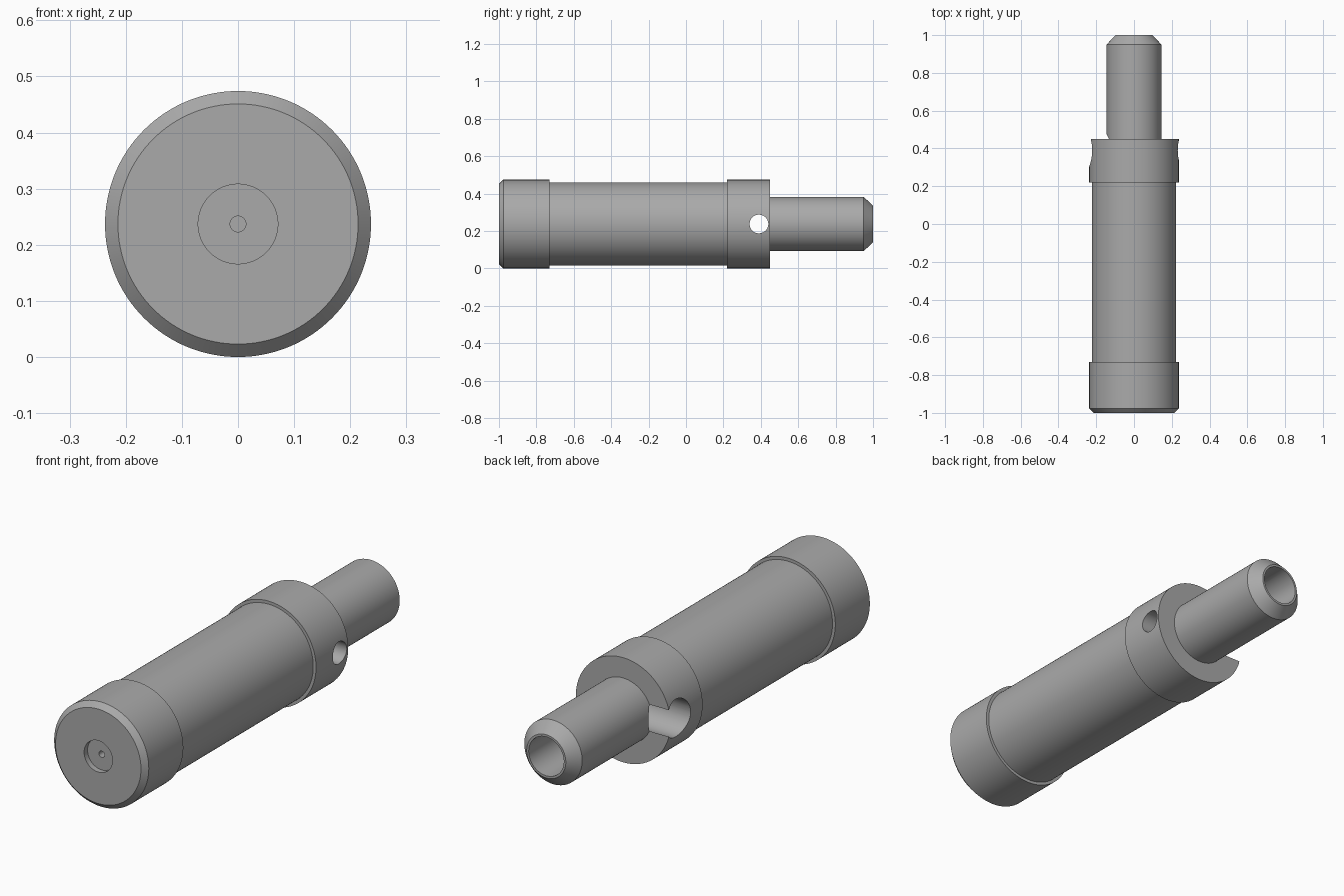
import bpy, bmesh, math
from mathutils import Matrix, Vector

cube = bpy.data.objects.get("Cube")
if cube:
    bpy.data.objects.remove(cube, do_unlink=True)

AXIS_Z = 0.237
STEPS = 128

steel = bpy.data.materials.new("grey_steel")
steel.use_nodes = True
colour = (0.40, 0.40, 0.40, 1.0)
steel.diffuse_color = colour
steel.node_tree.nodes["Principled BSDF"].inputs["Base Color"].default_value = colour


def link(name, bm):
    mesh = bpy.data.meshes.new(name)
    bmesh.ops.recalc_face_normals(bm, faces=bm.faces)
    bm.to_mesh(mesh)
    bm.free()
    mesh.materials.append(steel)
    obj = bpy.data.objects.new(name, mesh)
    bpy.context.collection.objects.link(obj)
    return obj


def lathe(name, profile):
    """Turn (radius, y) points around the long axis."""
    bm = bmesh.new()
    verts = [bm.verts.new((r, y, AXIS_Z)) for r, y in profile]
    edges = [bm.edges.new(pair) for pair in zip(verts, verts[1:])]
    bmesh.ops.spin(bm, geom=verts + edges, cent=(0, 0, AXIS_Z), axis=(0, 1, 0),
                   angle=math.tau, steps=STEPS, use_duplicate=False)
    bmesh.ops.remove_doubles(bm, verts=bm.verts, dist=1e-5)
    return link(name, bm)


def cross_cutter(name, radius, x0, x1, y):
    """Sideways drill running from x0 to x1."""
    bm = bmesh.new()
    place = Matrix.Translation(Vector(((x0 + x1) / 2, y, AXIS_Z))) @ Matrix.Rotation(math.pi / 2, 4, 'Y')
    bmesh.ops.create_cone(bm, cap_ends=True, segments=64, radius1=radius,
                          radius2=radius, depth=x1 - x0, matrix=place)
    obj = link(name, bm)
    obj.hide_render = True
    return obj


# Turned solid: recessed front, front collar, barrel, rear collar, hollow stem
body = lathe("stepped_cylinder_body", [
    (0, -0.90), (0.014, -0.90), (0.014, -0.975), (0.071, -0.975), (0.071, -1),
    (0.214, -1), (0.237, -0.977), (0.237, -0.73), (0.223, -0.73),
    (0.223, 0.22), (0.237, 0.22), (0.237, 0.45), (0.145, 0.45),
    (0.145, 0.95), (0.098, 1), (0.088, 1), (0.088, 0.39), (0, 0.39),
])

# Narrow hole through to the left side, wide port opening on the right side
cutters = [cross_cutter("narrow_hole_cutter", 0.05, -0.05, 0.4, 0.39),
           cross_cutter("wide_port_cutter", 0.085, -0.4, 0.0, 0.39)]
bpy.context.view_layer.objects.active = body
for cutter in cutters:
    mod = body.modifiers.new(cutter.name, 'BOOLEAN')
    mod.operation = 'DIFFERENCE'
    mod.solver = 'EXACT'
    mod.object = cutter
    bpy.ops.object.modifier_apply(modifier=mod.name)
    bpy.data.objects.remove(cutter, do_unlink=True)

# Smooth turned surfaces with crisp machined edges
bpy.ops.object.select_all(action='DESELECT')
body.select_set(True)
bpy.ops.object.shade_smooth_by_angle(angle=math.radians(25))
